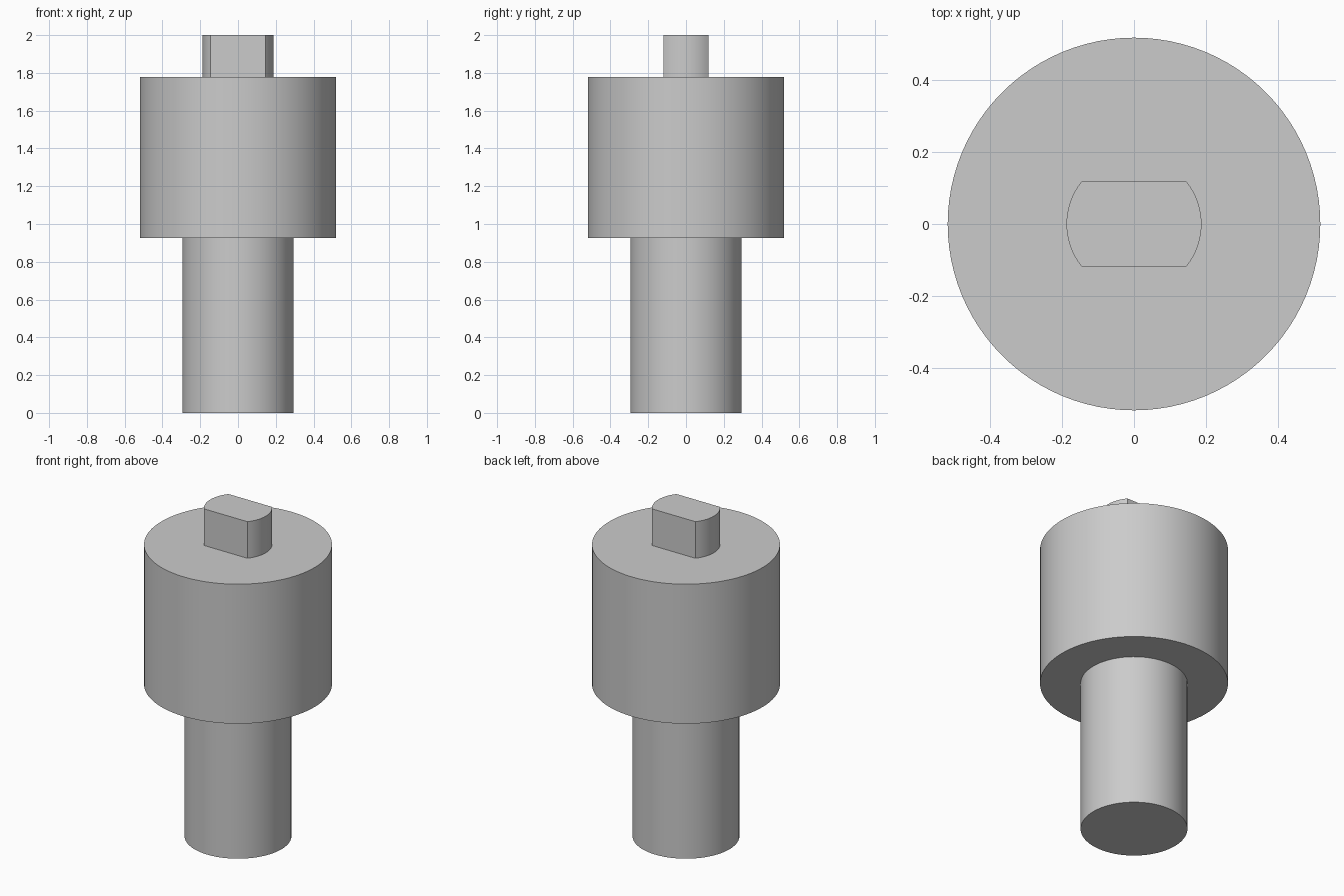
import bpy
import bmesh
from math import asin, cos, pi, radians, sin

cube = bpy.data.objects.get("Cube")
if cube:
    bpy.data.objects.remove(cube, do_unlink=True)

SHAFT_R, COLLAR_R, TANG_R, TANG_FLAT = 0.295, 0.519, 0.188, 0.118
COLLAR_Z, TANG_Z, TOP_Z = 0.927, 1.777, 2.0

steel = bpy.data.materials.new("plain grey")
steel.use_nodes = True
grey = (0.6, 0.6, 0.6, 1)
steel.diffuse_color = grey
steel.node_tree.nodes["Principled BSDF"].inputs["Base Color"].default_value = grey


def finish(name, bm):
    bmesh.ops.recalc_face_normals(bm, faces=bm.faces[:])
    mesh = bpy.data.meshes.new(name)
    bm.to_mesh(mesh)
    bm.free()
    mesh.materials.append(steel)
    obj = bpy.data.objects.new(name, mesh)
    bpy.context.collection.objects.link(obj)
    bpy.ops.object.select_all(action='DESELECT')
    obj.select_set(True)
    bpy.context.view_layer.objects.active = obj
    bpy.ops.object.shade_smooth_by_angle(angle=radians(30))
    return obj


# Shaft and collar: one stepped profile turned about the z axis
profile = [(0, 0), (SHAFT_R, 0), (SHAFT_R, COLLAR_Z), (COLLAR_R, COLLAR_Z),
           (COLLAR_R, TANG_Z), (0, TANG_Z)]
bm = bmesh.new()
verts = [bm.verts.new((r, 0, z)) for r, z in profile]
edges = [bm.edges.new(pair) for pair in zip(verts, verts[1:])]
bmesh.ops.spin(bm, geom=verts + edges, cent=(0, 0, 0), axis=(0, 0, 1),
               angle=2 * pi, steps=96, use_merge=True)
bmesh.ops.remove_doubles(bm, verts=bm.verts[:], dist=0.0001)
finish("shaft_and_collar", bm)

# Drive tang: round stub with two flats, rounded ends toward +x and -x
half = asin(TANG_FLAT / TANG_R)
steps = 16
angles = [side + half * (2 * i / steps - 1)
          for side in (0, pi) for i in range(steps + 1)]
bm = bmesh.new()
rings = [[bm.verts.new((TANG_R * cos(a), TANG_R * sin(a), z)) for a in angles]
         for z in (TANG_Z, TOP_Z)]
low, high = rings
for i in range(len(angles)):
    j = (i + 1) % len(angles)
    bm.faces.new((low[i], low[j], high[j], high[i]))
bm.faces.new(high)
finish("drive_tang", bm)
